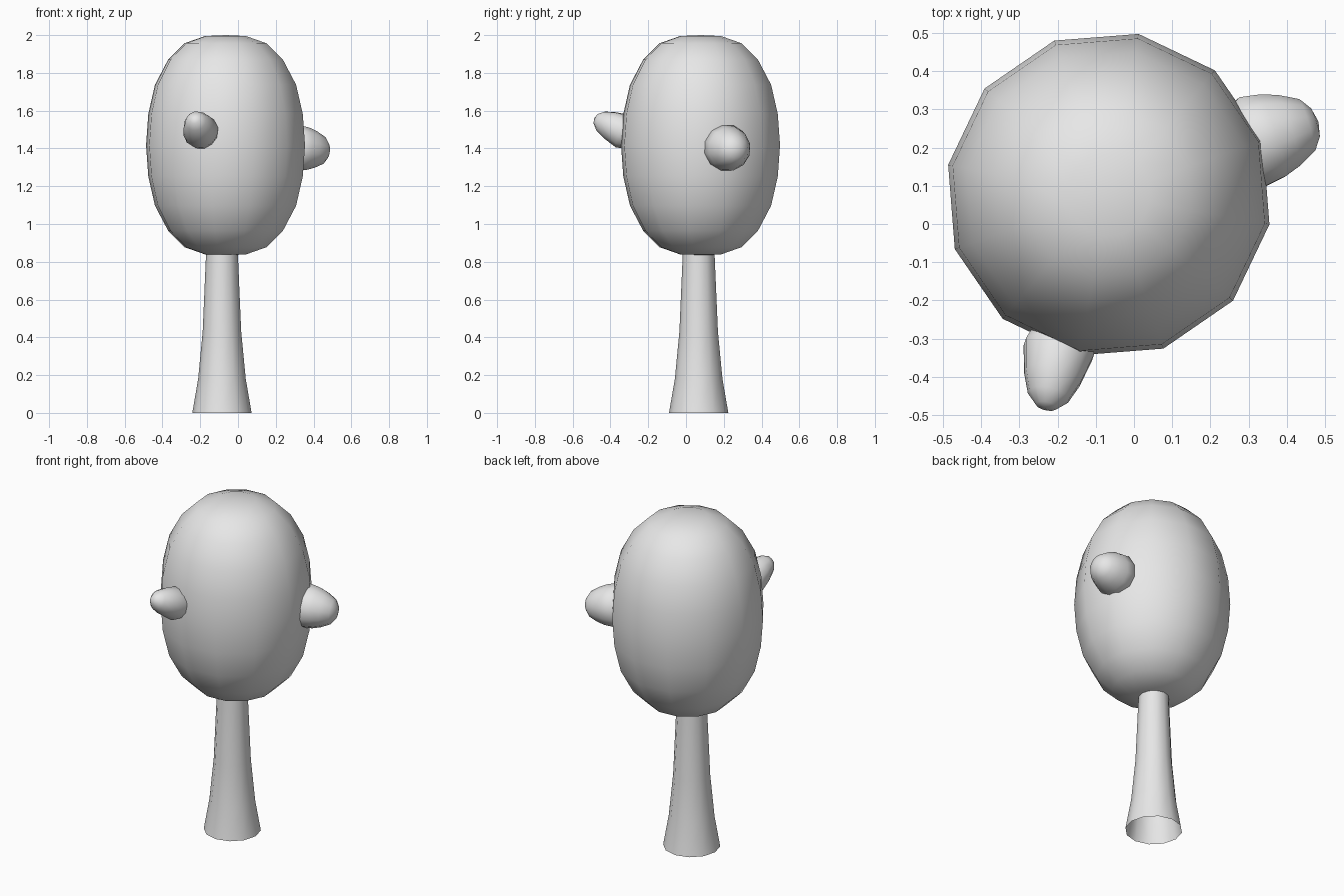
import bpy, math
from mathutils import Vector

if "Cube" in bpy.data.objects:
    bpy.data.objects.remove(bpy.data.objects["Cube"])

grey = bpy.data.materials.new("plain grey")
grey.diffuse_color = (0.8, 0.8, 0.8, 1)
grey.use_nodes = True
grey.node_tree.nodes["Principled BSDF"].inputs["Base Color"].default_value = grey.diffuse_color


def lathe(name, origin, axis, profile, sides=12, turn=0.0):
    """Revolve (distance along axis, radius) points; zero radius makes a pole."""
    quat = Vector((0, 0, 1)).rotation_difference(Vector(axis).normalized())
    verts, rings, faces = [], [], []
    for t, r in profile:
        n = 1 if r == 0 else sides
        rings.append(list(range(len(verts), len(verts) + n)))
        for i in range(n):
            a = turn + 2 * math.pi * i / sides
            p = Vector((r * math.cos(a), r * math.sin(a), t))
            verts.append(Vector(origin) + quat @ p)
    for lo, hi in zip(rings, rings[1:]):
        for i in range(sides):
            j = (i + 1) % sides
            if len(lo) == 1:
                faces.append((lo[0], hi[j], hi[i]))
            elif len(hi) == 1:
                faces.append((lo[i], lo[j], hi[0]))
            else:
                faces.append((lo[i], lo[j], hi[j], hi[i]))
    mesh = bpy.data.meshes.new(name)
    mesh.from_pydata(verts, [], faces)
    mesh.materials.append(grey)
    mesh.shade_smooth()
    obj = bpy.data.objects.new(name, mesh)
    bpy.context.collection.objects.link(obj)
    return obj


# Crown: tall rounded capsule, symmetric about its middle height
half = [(0.165, 0.416), (0.32, 0.38), (0.453, 0.309), (0.54, 0.22), (0.578, 0.11), (0.583, 0)]
crown = [(-t, r) for t, r in reversed(half)] + [(0, 0.428)] + half
lathe("crown", (-0.066, 0.077, 1.417), (0, 0, 1), crown, turn=math.radians(19.5))

# Trunk: flared tube, open at the foot
lathe("trunk", (-0.085, 0.067, 0), (0, 0, 1),
      [(0, 0.157), (0.18, 0.126), (0.43, 0.102), (0.87, 0.083)])

# Side clump
lathe("side_clump", (0.31, 0.215, 1.402), (0.95, 0.29, -0.09),
      [(-0.12, 0), (-0.08, 0.08), (0, 0.125), (0.055, 0.116), (0.1, 0.1),
       (0.15, 0.073), (0.173, 0.04), (0.182, 0)])

# Front clump
lathe("front_clump", (-0.197, -0.33, 1.49), (-0.035, -0.157, 0.072),
      [(-0.12, 0), (-0.08, 0.07), (0, 0.095), (0.08, 0.077), (0.135, 0.056),
       (0.165, 0.028), (0.174, 0)])
